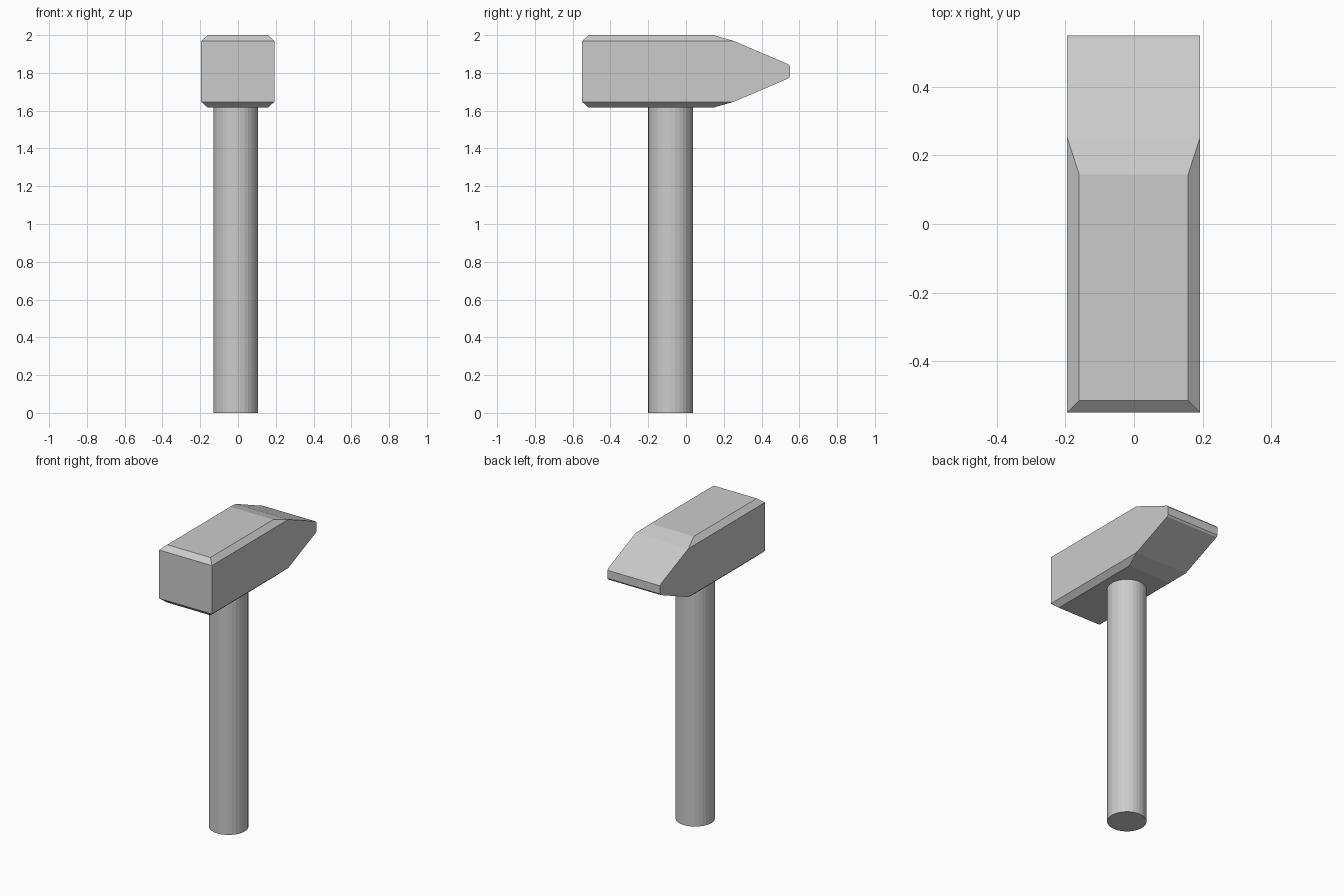
import bpy, bmesh
from math import radians

if "Cube" in bpy.data.objects:
    bpy.data.objects.remove(bpy.data.objects["Cube"])

MID_Z = 1.808          # height of the head's centre line


def mesh_object(name, bm):
    mesh = bpy.data.meshes.new(name)
    bm.to_mesh(mesh)
    bm.free()
    obj = bpy.data.objects.new(name, mesh)
    bpy.context.collection.objects.link(obj)
    return obj


# Hammer head: half width, y, half height of each corner, mirrored in x and z
corners = [
    (0.194, -0.55, 0.161),   # striking face
    (0.159, -0.515, 0.192),  # chamfered top, front
    (0.159, 0.145, 0.192),   # chamfered top, back
    (0.194, 0.253, 0.161),   # start of the taper
    (0.194, 0.541, 0.038),   # blunted peen
    (0.194, 0.55, 0.027),
]
bm = bmesh.new()
for x, y, h in corners:
    for sx in (-1, 1):
        for sz in (-1, 1):
            bm.verts.new((sx * x - 0.001, y, MID_Z + sz * h))
bmesh.ops.convex_hull(bm, input=bm.verts[:])
bmesh.ops.dissolve_limit(bm, angle_limit=radians(1), verts=bm.verts[:], edges=bm.edges[:])
bmesh.ops.recalc_face_normals(bm, faces=bm.faces[:])
mesh_object("hammer_head", bm)

# Round handle, slightly off centre and let into the head
bpy.ops.mesh.primitive_cylinder_add(vertices=32, radius=0.119, depth=1.65,
                                    location=(-0.012, -0.081, 0.825))
bpy.context.object.name = "handle"
